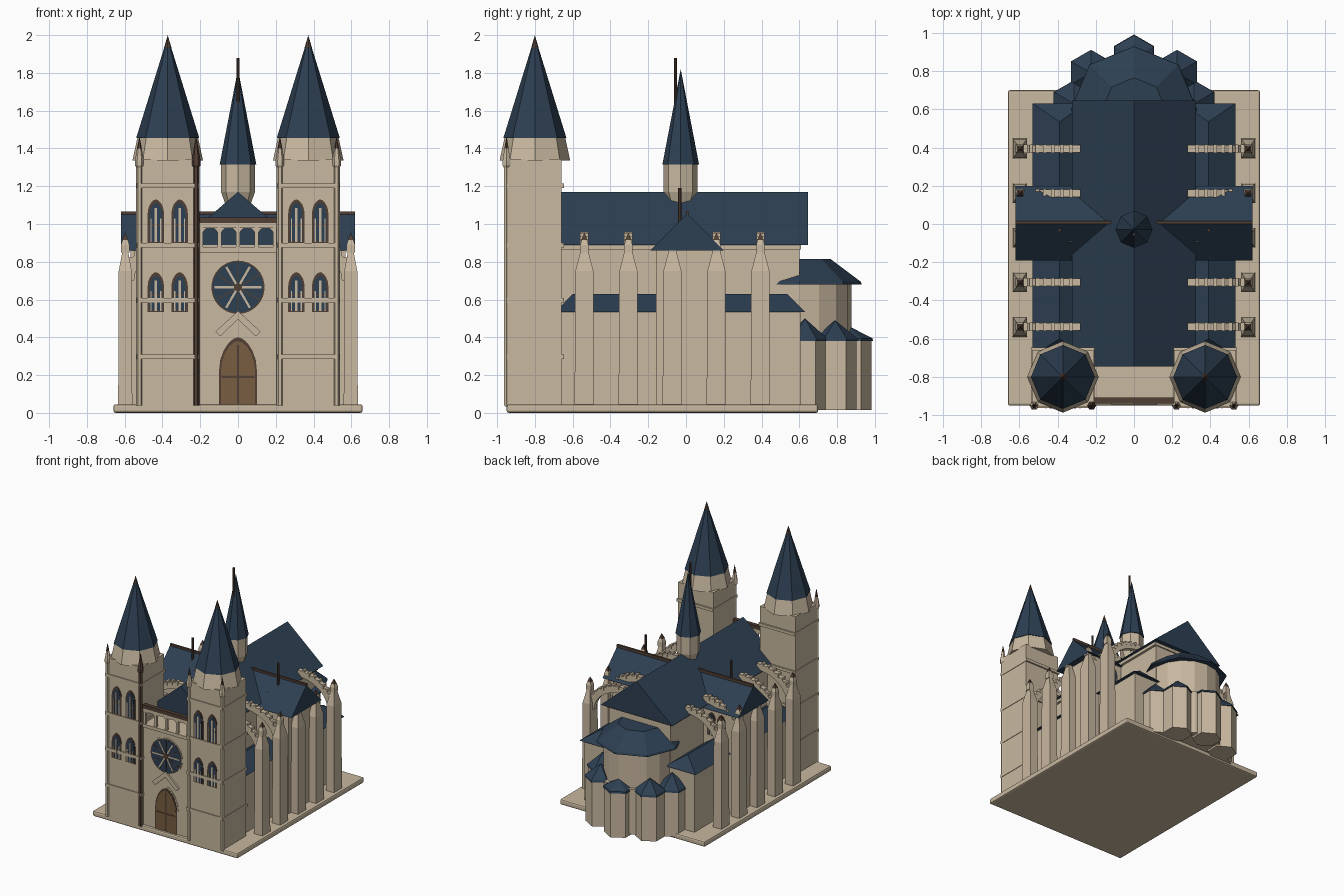
import bpy, bmesh, math

cube = bpy.data.objects.get("Cube")
if cube:
    bpy.data.objects.remove(cube)


def material(name, rgb):
    m = bpy.data.materials.new(name)
    m.use_nodes = True
    m.diffuse_color = (*rgb, 1)
    m.node_tree.nodes["Principled BSDF"].inputs["Base Color"].default_value = (*rgb, 1)
    return m


STONE = material("stone", (0.58, 0.48, 0.35))
SLATE = material("slate_blue", (0.026, 0.05, 0.085))
BROWN = material("dark_brown", (0.085, 0.05, 0.035))
WOOD = material("door_wood", (0.19, 0.11, 0.055))


def finish(name, bm, mat):
    bmesh.ops.recalc_face_normals(bm, faces=bm.faces)
    me = bpy.data.meshes.new(name)
    bm.to_mesh(me)
    bm.free()
    me.materials.append(mat)
    ob = bpy.data.objects.new(name, me)
    bpy.context.scene.collection.objects.link(ob)
    return ob


def extrude(name, pts, axis, a, b, mat=STONE):
    """Profile of (u, z) points swept along x or y from a to b."""
    bm = bmesh.new()
    place = (lambda u, z, t: (t, u, z)) if axis == "x" else (lambda u, z, t: (u, t, z))
    ends = [[bm.verts.new(place(u, z, t)) for u, z in pts] for t in (a, b)]
    n = len(pts)
    for e in ends:
        bm.faces.new(e)
    for i in range(n):
        j = (i + 1) % n
        bm.faces.new((ends[0][i], ends[0][j], ends[1][j], ends[1][i]))
    return finish(name, bm, mat)


def box(name, x0, x1, y0, y1, z0, z1, mat=STONE):
    return extrude(name, [(x0, z0), (x1, z0), (x1, z1), (x0, z1)], "y", y0, y1, mat)


def turned(name, n, x, y, levels, mat=STONE, turn=0.0, sx=1.0):
    """Polygonal column through (z, radius) levels."""
    bm = bmesh.new()
    rings = []
    for z, r in levels:
        if r == 0:
            rings.append([bm.verts.new((x, y, z))])
            continue
        angles = [turn + math.tau * i / n for i in range(n)]
        rings.append([bm.verts.new((x + sx * r * math.cos(a), y + r * math.sin(a), z)) for a in angles])
    for lo, hi in zip(rings, rings[1:]):
        for i in range(n):
            j = (i + 1) % n
            if len(hi) == 1:
                bm.faces.new((lo[i], lo[j], hi[0]))
            else:
                bm.faces.new((lo[i], lo[j], hi[j], hi[i]))
    for r in (rings[0], rings[-1]):
        if len(r) > 1:
            bm.faces.new(r)
    return finish(name, bm, mat)


def pointed(cx, z0, w, h, steps=5):
    """Pointed arch outline of width w and height h."""
    rise = min(h * 0.5, w * 0.87)
    right = [(w / 2 * (1 - math.sin(t) ** 2 * 0.25 - 0.75 * (1 - math.cos(t))) if i < steps else 0,
              h - rise + rise * math.sin(t))
             for i, t in enumerate([math.pi / 2 * k / steps for k in range(steps + 1)])]
    pts = [(-w / 2, 0), (w / 2, 0)] + right
    pts += [(-u, z) for u, z in reversed(right[:-1])]
    return [(cx + u, z0 + z) for u, z in pts]


def window(name, cx, z0, w, h, y, out):
    """Framed window on a wall at y, facing out (-1 front, 1 back)."""
    extrude(name + "_frame", pointed(cx, z0, w, h), "y", y, y + out * 0.004, BROWN)
    extrude(name + "_glass", pointed(cx, z0 + 0.008, w - 0.022, h - 0.026), "y", y, y + out * 0.006, SLATE)
    for dx, lift in ((0, 0.045), (-w * 0.3, 0.1), (w * 0.3, 0.1)):
        wide = 0.006 if dx == 0 else 0.003
        box(name + "_mullion", cx + dx - wide, cx + dx + wide, y, y + out * 0.009, z0 + 0.005, z0 + h - lift)
    box(name + "_transom", cx - w * 0.36, cx + w * 0.36, y, y + out * 0.008, z0 + h * 0.4, z0 + h * 0.4 + 0.008, BROWN)


# Plinth
plinth = box("plinth", -0.66, 0.66, -0.95, 0.70, 0, 0.045)
bev = plinth.modifiers.new("bevel", "BEVEL")
bev.width, bev.segments = 0.012, 2

# Nave and transept
box("nave_wall", -0.28, 0.28, -0.93, 0.60, 0.03, 0.875)
extrude("nave_roof", [(-0.325, 0.89), (0.325, 0.89), (0, 1.17)], "y", -0.745, 0.645, SLATE)
box("nave_cornice", -0.30, 0.30, -0.74, 0.61, 0.865, 0.892)
box("transept_wall", -0.57, 0.57, -0.16, 0.175, 0.03, 0.865)
extrude("transept_roof", [(-0.19, 0.86), (0.20, 0.86), (0.005, 1.055)], "x", -0.62, 0.62, SLATE)

# Crossing spire with its pole
turned("crossing_drum", 8, 0, -0.028, [(1.0, 0.05), (1.10, 0.065), (1.17, 0.09), (1.32, 0.09)])
turned("crossing_spire", 8, 0, -0.028, [(1.315, 0.097), (1.82, 0)], SLATE)
turned("spire_pole", 8, 0, -0.055, [(1.45, 0.008), (1.88, 0.008)], BROWN)

for s, side in ((-1, "right"), (1, "left")):
    # Transept ridge, pole and windows
    box(f"{side}_transept_ridge", s * 0.12, s * 0.62, 0.0, 0.016, 1.04, 1.067, BROWN)
    turned(f"{side}_transept_pole", 8, s * 0.39, -0.033, [(0.85, 0.009), (1.19, 0.009)], BROWN)
    for dx in (-0.045, 0.045):
        window(f"{side}_transept_window", s * 0.40 + dx, 0.64, 0.075, 0.19, 0.175, 1)

    # Aisle with hipped roof
    box(f"{side}_aisle_wall", s * 0.2, s * 0.50, -0.67, 0.605, 0.03, 0.545)
    bm = bmesh.new()
    v = [bm.verts.new(p) for p in (
        (s * 0.25, -0.69, 0.535), (s * 0.53, -0.69, 0.535), (s * 0.53, 0.63, 0.535),
        (s * 0.25, 0.63, 0.535), (s * 0.39, -0.60, 0.63), (s * 0.39, 0.535, 0.63))]
    for f in ((0, 1, 2, 3), (0, 1, 4), (1, 2, 5, 4), (2, 3, 5), (3, 0, 4, 5)):
        bm.faces.new([v[i] for i in f])
    finish(f"{side}_aisle_roof", bm, SLATE)

    # Buttress piers, pinnacles and flying arches
    for k in range(5):
        y, px = -0.538 + 0.233 * k, s * 0.597
        q, d = math.pi / 4, math.sqrt(2)
        turned(f"{side}_pier", 4, px, y, [(0.03, 0.052 * d), (0.75, 0.048 * d), (0.865, 0.018 * d)], STONE, q, 0.72)
        turned(f"{side}_pinnacle", 4, px, y, [(0.85, 0.022 * d), (0.89, 0.022 * d), (0.935, 0.008 * d)], STONE, q)
        turned(f"{side}_pinnacle_tip", 4, px, y, [(0.915, 0.016 * d), (0.955, 0)], BROWN, q)
        ts = [math.pi / 2 * i / 10 for i in range(11)]
        arc = [(s * (0.28 + 0.32 * math.cos(t)), 0.70 + 0.25 * math.sin(t)) for t in ts]
        arc += [(s * (0.28 + 0.27 * math.cos(t)), 0.70 + 0.20 * math.sin(t)) for t in reversed(ts)]
        extrude(f"{side}_flying_buttress", arc, "y", y - 0.019, y + 0.019)
        for i in range(2, 10):
            cx, cz = arc[i]
            box(f"{side}_buttress_crocket", cx - 0.009, cx + 0.009, y - 0.022, y + 0.022, cz - 0.02, cz + 0.012)

    # Front tower
    tx, ty = s * 0.372, -0.80
    box(f"{side}_tower", tx - 0.162, tx + 0.162, -0.955, -0.66, 0.03, 1.345)
    for z in (0.285, 0.585, 0.875, 1.19):
        box(f"{side}_tower_band", tx - 0.166, tx + 0.166, -0.963, -0.647, z, z + 0.024)
    turned(f"{side}_tower_corbel", 8, tx, ty, [(1.335, 0.187), (1.46, 0.16)])
    turned(f"{side}_tower_spire", 8, tx, ty, [(1.455, 0.167), (1.955, 0.012)], SLATE)
    turned(f"{side}_tower_finial", 8, tx, ty, [(1.935, 0.019), (2.0, 0)], BROWN)
    for z0, h in ((0.90, 0.23), (0.535, 0.21)):
        for dx in (-0.063, 0.063):
            window(f"{side}_tower_window", tx + dx, z0, 0.087, h, -0.955, -1)
    for dx in (-0.15, 0.15):
        dark = BROWN if s < 0 < dx else STONE
        turned(f"{side}_tower_shaft", 6, tx + dx, -0.95,
               [(0.04, 0.017), (1.30, 0.017), (1.31, 0.024), (1.335, 0.024), (1.43, 0.007)], dark)
        turned(f"{side}_shaft_tip", 6, tx + dx, -0.95, [(1.40, 0.013), (1.465, 0)], BROWN)

# Facade door
FY = -0.93
extrude("door_surround", pointed(0, 0.045, 0.22, 0.37), "y", FY, FY - 0.003)
extrude("door_frame", pointed(0, 0.045, 0.20, 0.355), "y", FY, FY - 0.005, BROWN)
extrude("door", pointed(0, 0.045, 0.18, 0.335), "y", FY, FY - 0.007, WOOD)
box("door_seam", -0.005, 0.005, FY - 0.009, FY, 0.05, 0.36, BROWN)
box("door_rail", -0.088, 0.088, FY - 0.009, FY, 0.185, 0.195, BROWN)
extrude("door_gable", [(-0.12, 0.43), (0, 0.54), (0.12, 0.43), (0.095, 0.405), (0, 0.495), (-0.095, 0.405)],
        "y", FY - 0.015, FY)


# Rose window
def circle(r, z=0.665, n=32):
    return [(r * math.cos(math.tau * i / n), z + r * math.sin(math.tau * i / n)) for i in range(n)]


def spoke(a, r0, r1, w):
    c, d = math.cos(a), math.sin(a)
    return [(r * c - t * d, 0.665 + r * d + t * c) for r, t in ((r0, -w), (r1, -w), (r1, w), (r0, w))]


extrude("rose_rim", circle(0.148), "y", FY, FY - 0.004)
extrude("rose_frame", circle(0.141), "y", FY, FY - 0.005, BROWN)
extrude("rose_glass", circle(0.134), "y", FY, FY - 0.006, SLATE)
for i in range(6):
    a = math.tau * i / 6
    extrude("rose_spoke", spoke(a, 0.02, 0.125, 0.006), "y", FY, FY - 0.009)
    extrude("rose_lead", spoke(a + math.pi / 6, 0.02, 0.13, 0.003), "y", FY, FY - 0.008, BROWN)
extrude("rose_hub", circle(0.022, n=12), "y", FY, FY - 0.0095, BROWN)

# Gallery between the towers
box("gallery_floor", -0.21, 0.21, FY - 0.01, -0.66, 0.85, 0.877)
for i in range(5):
    x = -0.196 + 0.098 * i
    box("gallery_column", x - 0.01, x + 0.01, FY - 0.005, FY + 0.015, 0.85, 0.985)
    extrude("gallery_bracket", [(x - 0.035, 0.985), (x, 0.945), (x + 0.035, 0.985)], "y", FY, FY + 0.012)
box("gallery_rail", -0.21, 0.21, FY - 0.008, FY + 0.02, 0.98, 1.005)
box("gallery_beam", -0.21, 0.21, FY - 0.01, FY + 0.022, 1.005, 1.035, BROWN)

# Apse and ring of chapels
turned("apse_wall", 16, 0, 0.60, [(0.03, 0.275), (0.69, 0.275)])
turned("apse_roof", 8, 0, 0.60, [(0.68, 0.33), (0.695, 0.325), (0.815, 0.165)], SLATE)
turned("ambulatory", 16, 0, 0.60, [(0.03, 0.30), (0.40, 0.30)])
for cx, cy, top in ((0, 0.87, 0.455), (0.225, 0.79, 0.49), (-0.225, 0.79, 0.49), (0.315, 0.63, 0.50), (-0.315, 0.63, 0.50)):
    turned("chapel_wall", 6, cx, cy, [(0.015, 0.113), (0.39, 0.113)], STONE, math.pi / 6)
    turned("chapel_roof", 6, cx, cy, [(0.38, 0.121), (0.395, 0.117), (top, 0)], SLATE, math.pi / 6)
